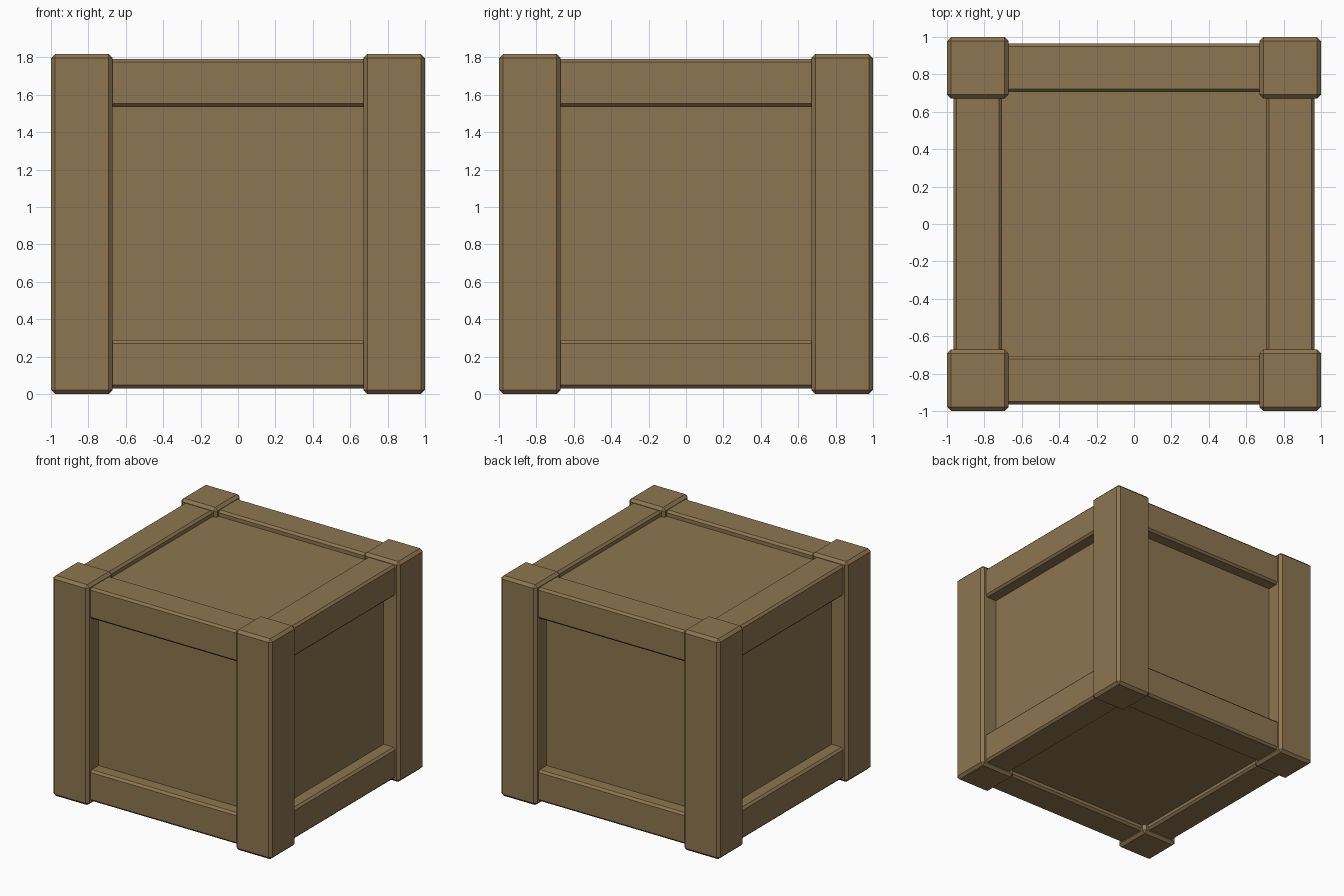
import bpy
import bmesh
from mathutils import Vector

if "Cube" in bpy.data.objects:
    bpy.data.objects.remove(bpy.data.objects["Cube"])

wood = bpy.data.materials.new("brown wood")
wood.diffuse_color = (0.27, 0.18, 0.082, 1.0)
wood.use_nodes = True
wood.node_tree.nodes["Principled BSDF"].inputs["Base Color"].default_value = wood.diffuse_color


def box(name, lo, hi, chamfer=0.0):
    """Axis-aligned box between two corners, with a one-step chamfer."""
    lo, hi = Vector(lo), Vector(hi)
    bm = bmesh.new()
    bmesh.ops.create_cube(bm, size=1.0)
    for v in bm.verts:
        v.co = (lo + hi) / 2 + v.co * (hi - lo)
    mesh = bpy.data.meshes.new(name)
    bm.to_mesh(mesh)
    bm.free()
    mesh.materials.append(wood)
    obj = bpy.data.objects.new(name, mesh)
    bpy.context.collection.objects.link(obj)
    if chamfer:
        mod = obj.modifiers.new("chamfer", "BEVEL")
        mod.width = chamfer
        mod.segments = 1
    return obj


HEIGHT = 1.818
POST_IN = 0.67            # inner side of the corner posts
RAIL_IN, RAIL_OUT = 0.705, 0.966
RAIL_END = 0.80           # rails run into the posts

# Inner body, whose faces are the recessed panels
box("panel_body", (-0.86, -0.86, 0.073), (0.86, 0.86, HEIGHT - 0.073))

# Corner posts
for sx, side in ((-1, "left"), (1, "right")):
    for sy, end in ((-1, "front"), (1, "back")):
        xs = sorted((sx * POST_IN, sx))
        ys = sorted((sy * POST_IN, sy))
        box(f"{end}_{side}_post", (xs[0], ys[0], 0), (xs[1], ys[1], HEIGHT), 0.022)

# Top and bottom rails on all four sides
for level, z0, z1 in (("bottom", 0.03, 0.287), ("top", 1.535, 1.792)):
    for s, ends in ((-1, ("front", "left")), (1, ("back", "right"))):
        a, b = sorted((s * RAIL_IN, s * RAIL_OUT))
        box(f"{level}_{ends[0]}_rail", (-RAIL_END, a, z0), (RAIL_END, b, z1), 0.017)
        box(f"{level}_{ends[1]}_rail", (a, -RAIL_END, z0), (b, RAIL_END, z1), 0.017)
